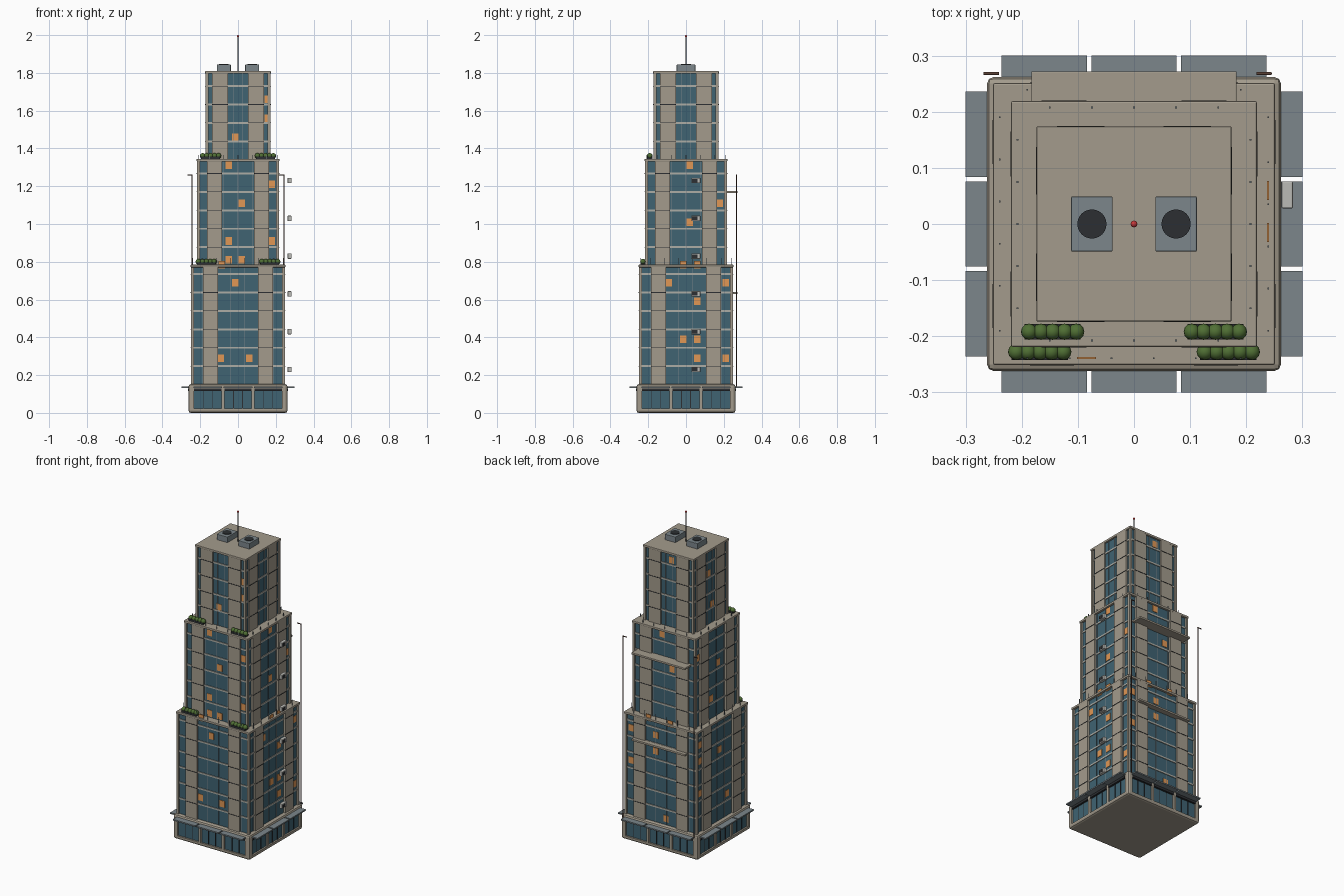
import bpy, bmesh, math
from mathutils import Matrix, Vector

cube = bpy.data.objects.get("Cube")
if cube:
    bpy.data.objects.remove(cube, do_unlink=True)


def material(name, rgb, rough=0.7):
    m = bpy.data.materials.new(name)
    m.use_nodes = True
    m.diffuse_color = (*rgb, 1)
    node = next(n for n in m.node_tree.nodes if n.type == 'BSDF_PRINCIPLED')
    node.inputs["Base Color"].default_value = (*rgb, 1)
    node.inputs["Roughness"].default_value = rough
    return m


STONE = material("stone", (.37, .33, .265))
TRIM = material("trim", (.42, .42, .38))
GLASS = material("glass", (.05, .125, .17), .3)
LIT = material("lit_window", (.75, .31, .09))
STEEL = material("steel", (.2, .24, .26))
DARK = material("dark_metal", (.025, .028, .032))
LEAF = material("leaf", (.08, .16, .035))
PIPE = material("pipe", (.1, .05, .035))
PALE = material("pale_metal", (.5, .5, .47))
RED = material("beacon", (.6, .04, .04))


class Part:
    """Collects primitives into one named mesh object."""

    def __init__(self, name, mat):
        self.name, self.mat, self.bm = name, mat, bmesh.new()

    def box(self, x, y, z, turn=0):
        """Box from (min, max) ranges, turned by quarter turns about z."""
        size = Matrix.Diagonal((x[1] - x[0], y[1] - y[0], z[1] - z[0], 1))
        mid = Matrix.Translation([sum(r) / 2 for r in (x, y, z)])
        rot = Matrix.Rotation(turn * math.pi / 2, 4, 'Z')
        bmesh.ops.create_cube(self.bm, size=1, matrix=rot @ mid @ size)

    def rod(self, a, b, r, sides=10):
        a, b = Vector(a), Vector(b)
        rot = (b - a).to_track_quat('Z', 'Y').to_matrix().to_4x4()
        bmesh.ops.create_cone(self.bm, cap_ends=True, segments=sides, radius1=r, radius2=r,
                              depth=(b - a).length,
                              matrix=Matrix.Translation((a + b) / 2) @ rot)

    def ball(self, c, r):
        bmesh.ops.create_uvsphere(self.bm, u_segments=12, v_segments=8, radius=r,
                                  matrix=Matrix.Translation(c))

    def finish(self, bevel=0, smooth=False):
        mesh = bpy.data.meshes.new(self.name)
        self.bm.to_mesh(mesh)
        self.bm.free()
        mesh.materials.append(self.mat)
        ob = bpy.data.objects.new(self.name, mesh)
        bpy.context.collection.objects.link(ob)
        if bevel:
            mod = ob.modifiers.new("soft_edges", 'BEVEL')
            mod.width, mod.segments = bevel, 2
        if smooth:
            bpy.ops.object.select_all(action='DESELECT')
            ob.select_set(True)
            bpy.context.view_layer.objects.active = ob
            bpy.ops.object.shade_smooth_by_angle(angle=math.radians(40))
        return ob


# Ground floor: rounded block with three recessed shop bays per side
H = .262
base = Part("base_block", STONE)
base.box((-H, H), (-H, H), (0, .152))
base = base.finish(.012)
cutter = Part("bay_cutter", STONE)
shop, frame = Part("shop_glass", GLASS), Part("shop_frames", DARK)
awning = Part("awnings", STEEL)
for turn in range(4):
    for c in (-.16, 0, .16):
        bay = (c - .072, c + .072)
        cutter.box(bay, (-.3, -.25), (.022, .13), turn)
        shop.box(bay, (-.252, -.247), (.022, .13), turn)
        frame.box(bay, (-.264, -.249), (.116, .13), turn)
        for u in (-.024, .024):
            frame.box((c + u - .0015, c + u + .0015), (-.255, -.249), (.022, .13), turn)
        awning.box((c - .076, c + .076), (-.3, -.25), (.131, .139), turn)
cutter = cutter.finish()
cutter.hide_render = True
cut = base.modifiers.new("bays", 'BOOLEAN')
cut.object, cut.solver = cutter, 'EXACT'
deps = bpy.context.evaluated_depsgraph_get()
solid = bpy.data.meshes.new_from_object(base.evaluated_get(deps))
base.modifiers.clear()
base.data = solid
bpy.data.objects.remove(cutter, do_unlink=True)
for p in (shop, frame, awning):
    p.finish()

# Tiers: (name, half width, glass depth, bottom, top, pier range, mullions, mullion overrun)
TIERS = [
    ("lower", .248, .238, .15, .785, (.107, .185), (-.19, -.115, -.04, .035, .11, .19), .035),
    ("middle", .216, .206, .78, 1.345, (.085, .165), (-.15, -.075, 0, .075, .15), .02),
    ("upper", .171, .163, 1.34, 1.81, (.053, .137), (-.025, .025), -.01),
]
FLOOR = .0975
for name, half, g, z0, z1, pier, mullions, over in TIERS:
    core = Part(name + "_glass", GLASS)
    core.box((-g, g), (-g, g), (z0, z1 - .012))
    piers = Part(name + "_piers", STONE)
    bands = Part(name + "_floor_bands", TRIM)
    joints = Part(name + "_pier_joints", DARK)
    bars = Part(name + "_mullions", STEEL)
    roof = Part(name + "_roof", STONE)
    e = half + .003
    roof.box((-e, e), (-e, e), (z1 - .014, z1))
    for turn in range(4):
        piers.box((-half, -half + .014), (-half, -half + .014), (z0, z1 - .01), turn)
        for s in (-1, 1):
            span = sorted((s * pier[0], s * pier[1]))
            piers.box(span, (-half - .002, -g + .01), (z0, z1 - .01), turn)
            z = z0 + FLOOR
            while z < z1 - .03:
                joints.box(span, (-half - .004, -half), (z - .0015, z + .0015), turn)
                z += FLOOR
        z = z0 + FLOOR
        while z < z1 - .03:
            bands.box((-g, g), (-g - .004, -g + .01), (z - .005, z + .005), turn)
            z += FLOOR
        for u in mullions:
            bars.box((u - .0015, u + .0015), (-g - .003, -g), (z0, z1 + over), turn)
    for p in (core, piers, bands, joints, bars):
        p.finish()
    roof.finish(.003)

# Lit windows: side -> (tier, across, height)
LIT_ROOMS = {
    0: [(0, -.09, .29), (0, .06, .29), (0, -.015, .69), (0, -.085, .785), (1, -.05, 1.31),
        (1, .18, 1.21), (1, .02, 1.11), (1, -.05, .91), (1, .18, .91), (1, -.05, .81),
        (1, .02, .81), (2, -.015, 1.46), (2, .149, 1.66), (2, .149, 1.56)],
    1: [(0, -.09, .69), (0, .21, .69), (0, .06, .59), (0, -.015, .39), (0, .06, .39),
        (0, .06, .29), (0, .21, .29), (0, -.015, .785), (0, .06, .785), (1, .02, 1.31),
        (1, .18, 1.11), (1, .02, 1.01)],
    2: [(0, -.21, .69), (0, -.21, .49), (0, -.04, .69), (0, -.04, .59), (0, .03, .19),
        (0, -.09, .785), (0, .06, .785), (1, -.02, 1.31), (1, .05, 1.11), (2, .015, 1.76)],
    3: [(0, -.21, .69), (0, -.21, .59), (0, -.21, .39), (0, .06, .29), (0, -.015, .59),
        (1, -.18, 1.21), (1, .02, 1.11), (1, -.05, .91), (2, -.015, 1.66), (2, .02, 1.46)],
}
lit = Part("lit_windows", LIT)
for turn, rooms in LIT_ROOMS.items():
    for tier, u, z in rooms:
        g = TIERS[tier][2]
        w = .009 if tier == 2 and abs(u) > .1 else .017
        lit.box((u - w, u + w), (-g - .0025, -g + .001), (z - .02, z + .02), turn)
lit.finish()

# Back ledges
ledge = Part("back_ledges", STONE)
for z, y in ((1.17, .2), (.635, .235)):
    ledge.box((-.183, .183), (y, .272), (z - .006, z + .006))
ledge.finish(.002)

# Standpipes at the back corners, each with a bent outlet
pipes = Part("standpipes", PIPE)
for x in (-.243, .243):
    pipes.rod((x, .268, .14), (x, .268, 1.26), .0028)
    pipes.rod((x + .002, .268, 1.26), (x - .025, .268, 1.26), .0028)
pipes.finish(smooth=True)

# Wall cooling units up one side
units, grilles = Part("cooling_units", PALE), Part("cooling_grilles", DARK)
for i in range(6):
    z = .23 + .2 * i
    units.box((.263, .283), (.028, .076), (z - .014, z + .014))
    grilles.box((.282, .2838), (.033, .06), (z - .009, z + .009))
units.finish(.002)
grilles.finish()

# Planted hedges on the front terraces
planters, hedges = Part("planters", DARK), Part("hedges", LEAF)
for x, y, z in ((.168, -.228, .785), (.145, -.192, 1.345)):
    for s in (-1, 1):
        c = s * x
        planters.box((c - .05, c + .05), (y - .014, y + .014), (z, z + .012))
        for i in range(5):
            hedges.ball((c + (i - 2) * .021, y, z + .016), .0145)
planters.finish()
hedges.finish(smooth=True)

# Rooftop fans and mast
housing, fans = Part("fan_housings", STEEL), Part("fan_discs", DARK)
for x in (-.075, .075):
    housing.box((x - .037, x + .037), (-.049, .049), (1.808, 1.844))
    fans.rod((x, 0, 1.84), (x, 0, 1.847), .026, 24)
housing.finish(.002)
fans.finish()
mast = Part("mast", DARK)
mast.rod((0, 0, 1.808), (0, 0, 1.994), .003)
mast.finish(smooth=True)
beacon = Part("beacon_light", RED)
beacon.ball((0, 0, 1.994), .006)
beacon.finish(smooth=True)
